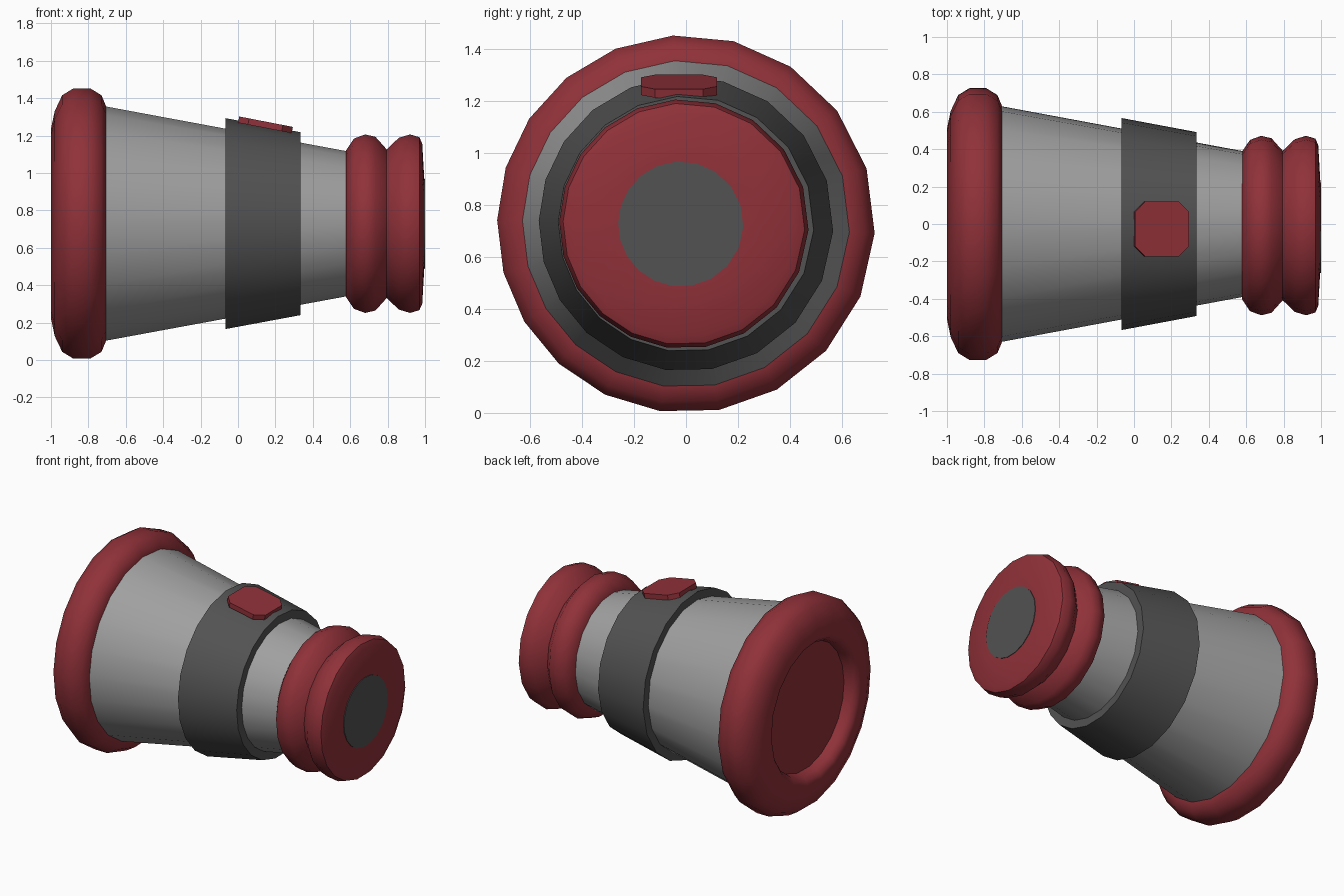
import bpy, bmesh, math
from mathutils import Matrix

cube = bpy.data.objects.get("Cube")
if cube:
    bpy.data.objects.remove(cube, do_unlink=True)

SIDES = 20
AXIS_Z = 0.727


def material(name, rgb):
    mat = bpy.data.materials.new(name)
    mat.use_nodes = True
    mat.diffuse_color = (*rgb, 1)
    mat.node_tree.nodes["Principled BSDF"].inputs["Base Color"].default_value = (*rgb, 1)
    return mat


RED = material("dark red", (0.28, 0.031, 0.041))
GREY = material("light grey", (0.35, 0.35, 0.35))
DARK = material("charcoal", (0.085, 0.085, 0.085))


def finish(name, bm, mat, smooth=True):
    bmesh.ops.recalc_face_normals(bm, faces=bm.faces)
    mesh = bpy.data.meshes.new(name)
    bm.to_mesh(mesh)
    bm.free()
    mesh.materials.append(mat)
    if smooth:
        mesh.shade_smooth()
        mesh.set_sharp_from_angle(angle=math.radians(42))
    obj = bpy.data.objects.new(name, mesh)
    bpy.context.collection.objects.link(obj)
    return obj


def side_angle(i):
    # Sides are slightly uneven, as on the hand-shaped tube
    a = math.radians(360 * i / SIDES - 4)
    return a + math.radians(6) * (1 - math.cos(a + 0.2))


def turned(name, profile, mat, closed=False, shift=0.0):
    """Revolve (x, radius) points around the tube axis."""
    bm = bmesh.new()
    rings = []
    for x, r in profile:
        rings.append([bm.verts.new((x, shift + r * math.sin(side_angle(i)),
                                    AXIS_Z + r * math.cos(side_angle(i))))
                      for i in range(SIDES)])
    pairs = list(zip(rings, rings[1:]))
    if closed:
        pairs.append((rings[-1], rings[0]))
    else:
        bm.faces.new(rings[0])
        bm.faces.new(rings[-1])
    for a, b in pairs:
        for i in range(SIDES):
            j = (i + 1) % SIDES
            bm.faces.new((a[i], a[j], b[j], b[i]))
    return finish(name, bm, mat)


# Tapered tube
turned("body_tube", [(-0.75, 0.638), (0.62, 0.383)], GREY)

# Wide rounded rim with a recessed disc at the big end
turned("big_rim", [(-0.91, 0.44), (-0.96, 0.45), (-0.99, 0.475), (-1.0, 0.51),
                   (-0.98, 0.605), (-0.94, 0.69), (-0.88, 0.727), (-0.79, 0.727),
                   (-0.73, 0.69), (-0.705, 0.63), (-0.705, 0.58)], RED)

# Sleeve around the middle
turned("middle_band", [(-0.066, 0.49), (-0.066, 0.567), (0.334, 0.492), (0.334, 0.41)],
       DARK, closed=True)

# Double-ridged eyepiece
turned("eyepiece", [(0.578, 0.34), (0.578, 0.395), (0.62, 0.458), (0.68, 0.48),
                    (0.735, 0.467), (0.795, 0.40), (0.86, 0.462), (0.92, 0.48),
                    (0.97, 0.465), (0.985, 0.43), (0.996, 0.24)], RED, shift=-0.008)

# Flat lens in the eyepiece
turned("eyepiece_lens", [(0.99, 0.241), (1.0, 0.241)], DARK, shift=-0.02)

# Chamfered button lying on the sloping sleeve
half, cut, thick = 0.146, 0.092, 0.034
bm = bmesh.new()
outline = [(half, -cut), (half, cut), (cut, half), (-cut, half),
           (-half, cut), (-half, -cut), (-cut, -half), (cut, -half)]
face = bm.faces.new([bm.verts.new((x, y, 0)) for x, y in outline])
ext = bmesh.ops.extrude_face_region(bm, geom=[face])
bmesh.ops.translate(bm, vec=(0, 0, -thick),
                    verts=[v for v in ext["geom"] if isinstance(v, bmesh.types.BMVert)])
button = finish("button", bm, RED, smooth=False)
button.matrix_world = Matrix.Translation((0.15, -0.027, 1.274)) @ Matrix.Rotation(
    math.radians(11), 4, 'Y')
